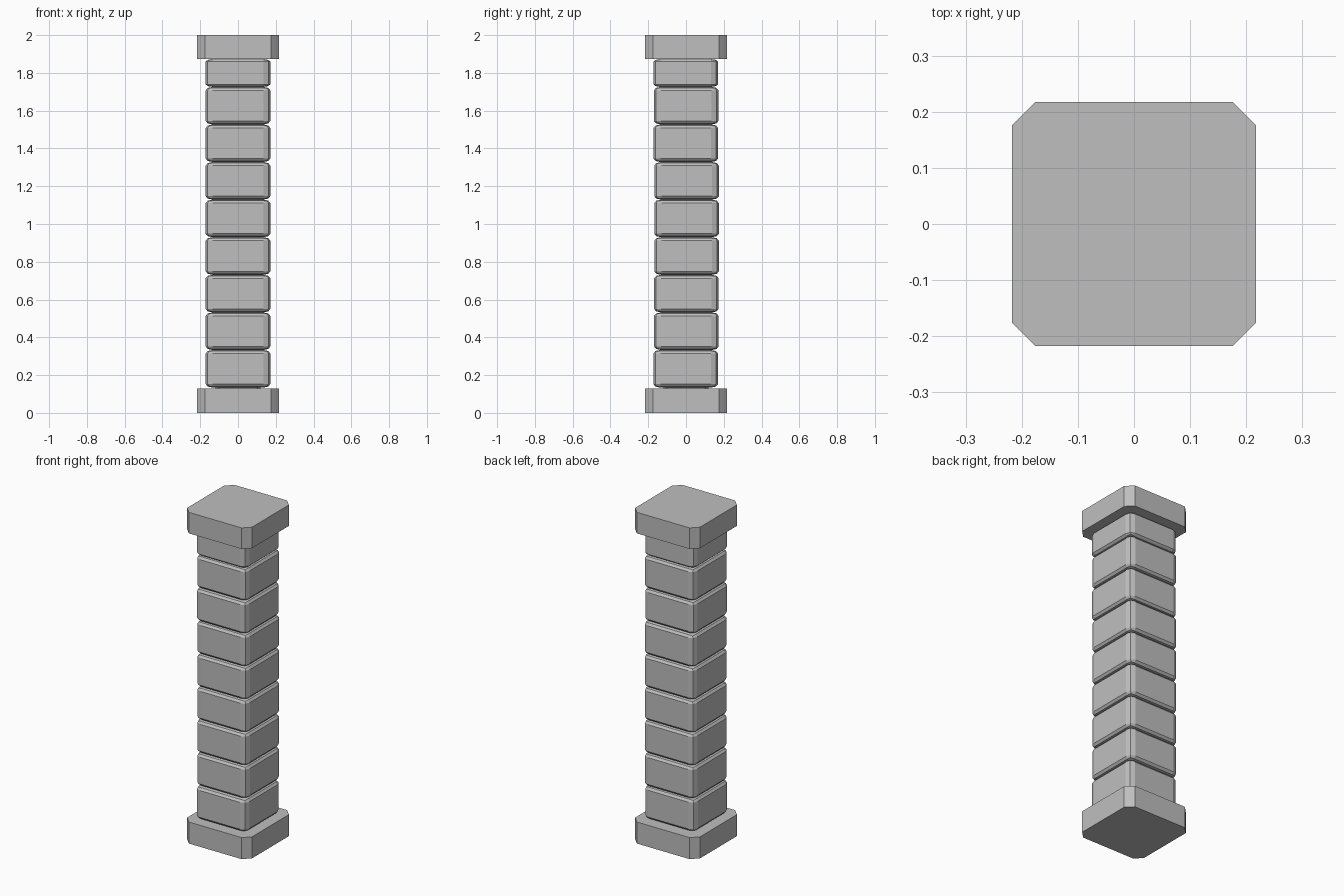
import bpy
import bmesh

cube = bpy.data.objects.get("Cube")
if cube:
    bpy.data.objects.remove(cube, do_unlink=True)

stone = bpy.data.materials.new("grey_stone")
stone.use_nodes = True
colour = (0.52, 0.52, 0.52, 1)
stone.diffuse_color = colour
stone.node_tree.nodes["Principled BSDF"].inputs["Base Color"].default_value = colour


def add_block(name, half, z0, z1, bevel, segments, squash=1.0, upright_only=False, y=0.0):
    """Square block with bevelled edges; squash flattens the bevel vertically."""
    bm = bmesh.new()
    bmesh.ops.create_cube(bm, size=1)
    height = (z1 - z0) / squash
    bmesh.ops.scale(bm, vec=(2 * half, 2 * half, height), verts=bm.verts)
    edges = [e for e in bm.edges
             if not upright_only or abs(e.verts[0].co.z - e.verts[1].co.z) > 0.01]
    bmesh.ops.bevel(bm, geom=edges, offset=bevel, segments=segments,
                    profile=0.5, affect='EDGES')
    bmesh.ops.scale(bm, vec=(1, 1, squash), verts=bm.verts)
    mesh = bpy.data.meshes.new(name)
    bm.to_mesh(mesh)
    bm.free()
    mesh.materials.append(stone)
    obj = bpy.data.objects.new(name, mesh)
    obj.location = (0, y, (z0 + z1) / 2)
    bpy.context.collection.objects.link(obj)


# Base and capital slabs with chamfered corners
add_block("base", 0.217, 0, 0.13, 0.041, 1, upright_only=True)
add_block("capital", 0.217, 1.873, 2, 0.041, 1, upright_only=True)

# Stacked shaft blocks, slightly out of line, the last one shorter
shifts = [-0.002, 0.002, 0.002, 0.003, 0.003, 0.003, -0.001, 0.001, -0.001]
bottom, pitch = 0.134, 0.199
for i, shift in enumerate(shifts):
    z0 = bottom + i * pitch
    z1 = min(z0 + pitch, 1.873)
    add_block(f"shaft_block_{i + 1}", 0.171, z0, z1, 0.037, 2,
              squash=0.5 * (z1 - z0) / pitch, y=shift)

# Core closing the thin joint above the base
add_block("core", 0.12, 0.1, 1.9, 0.02, 1, upright_only=True)
